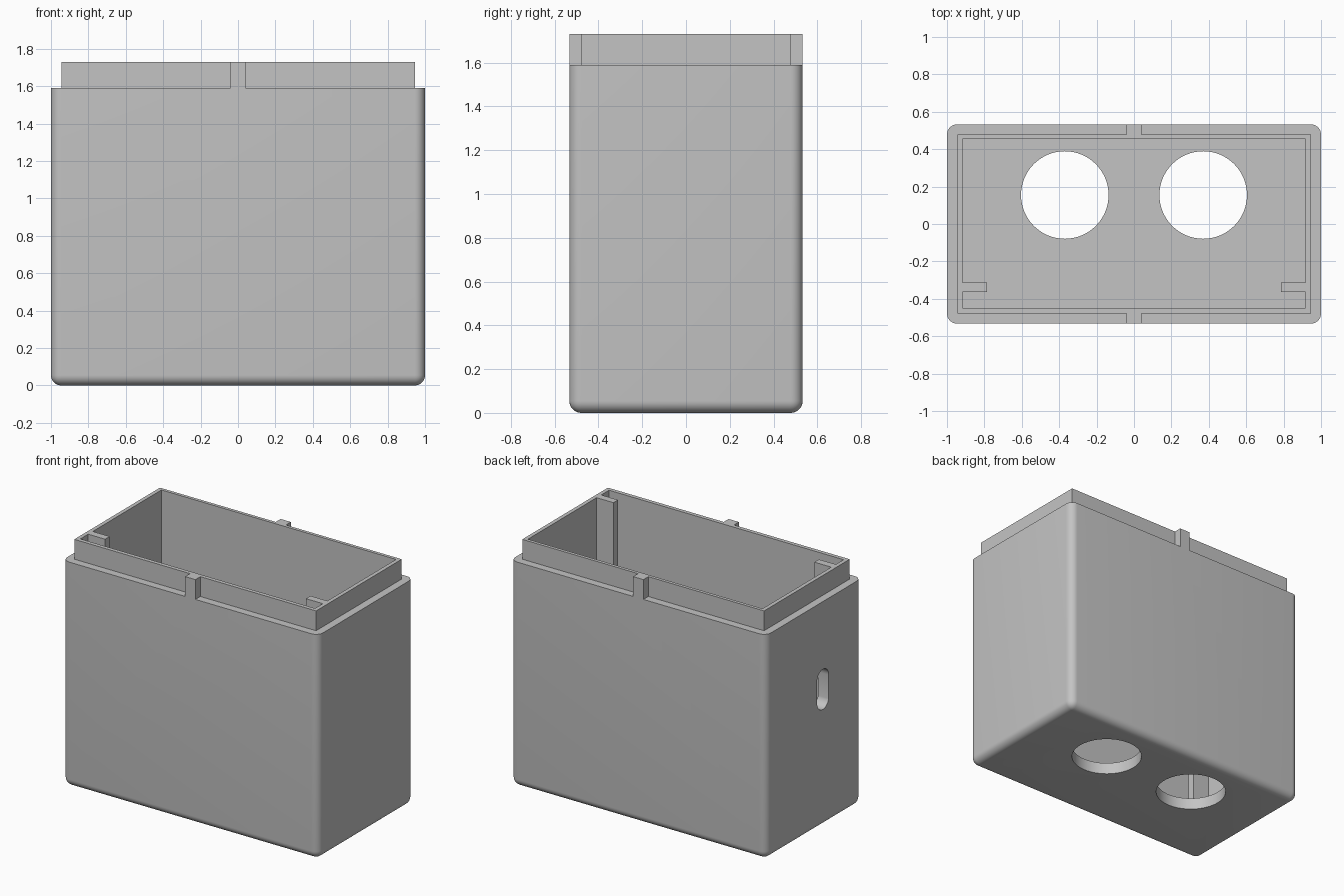
import bpy, bmesh, math
from mathutils import Matrix

cube = bpy.data.objects.get("Cube")
if cube:
    bpy.data.objects.remove(cube, do_unlink=True)

# Main sizes
HALF_X, HALF_Y = 1.0, 0.533
BODY_TOP, RIM_TOP = 1.59, 1.73
FLOOR = 0.083
ROUND = 0.055
RIM_X, RIM_Y = 0.945, 0.478
CAVITY_X, CAVITY_Y = 0.917, 0.45

grey = bpy.data.materials.new("plain grey")
grey.use_nodes = True
colour = (0.55, 0.55, 0.55, 1)
grey.diffuse_color = colour
grey.node_tree.nodes["Principled BSDF"].inputs["Base Color"].default_value = colour


def to_object(name, bm):
    mesh = bpy.data.meshes.new(name)
    bm.to_mesh(mesh)
    bm.free()
    mesh.materials.append(grey)
    obj = bpy.data.objects.new(name, mesh)
    bpy.context.collection.objects.link(obj)
    return obj


def box_mesh(x0, x1, y0, y1, z0, z1):
    bm = bmesh.new()
    centre = Matrix.Translation(((x0 + x1) / 2, (y0 + y1) / 2, (z0 + z1) / 2))
    size = Matrix.Diagonal((x1 - x0, y1 - y0, z1 - z0, 1))
    bmesh.ops.create_cube(bm, size=1, matrix=centre @ size)
    return bm


def box(name, *limits):
    return to_object(name, box_mesh(*limits))


def cylinder(name, radius, depth, matrix, segments=64):
    bm = bmesh.new()
    bmesh.ops.create_cone(bm, cap_ends=True, segments=segments, radius1=radius,
                          radius2=radius, depth=depth, matrix=matrix)
    return to_object(name, bm)


def combine(target, other, operation):
    other.hide_render = True
    mod = target.modifiers.new(operation.lower(), "BOOLEAN")
    mod.operation, mod.object, mod.solver = operation, other, "EXACT"
    bpy.context.view_layer.objects.active = target
    bpy.ops.object.modifier_apply(modifier=mod.name)
    bpy.data.objects.remove(other, do_unlink=True)


# Outer body: rounded uprights and bottom, sharp top edge
bm = box_mesh(-HALF_X, HALF_X, -HALF_Y, HALF_Y, 0, BODY_TOP)
soft = [e for e in bm.edges if min(v.co.z for v in e.verts) < 0.01]
bmesh.ops.bevel(bm, geom=soft, offset=ROUND, segments=8, profile=0.5, affect="EDGES")
case = to_object("case", bm)

# Raised rim and the two alignment tabs
combine(case, box("rim", -RIM_X, RIM_X, -RIM_Y, RIM_Y, 1, RIM_TOP), "UNION")
for side in (-1, 1):
    y0, y1 = sorted((side * 0.465, side * HALF_Y))
    combine(case, box("tab", -0.04, 0.04, y0, y1, 1.5, RIM_TOP), "UNION")

# Hollow interior
combine(case, box("cavity", -CAVITY_X, CAVITY_X, -CAVITY_Y, CAVITY_Y + 0.005, FLOOR, 2), "DIFFERENCE")

# Inner guide ribs and round floor holes
for side in (-1, 1):
    x0, x1 = sorted((side * 0.785, side * 0.93))
    combine(case, box("rib", x0, x1, -0.363, -0.312, 0.06, RIM_TOP), "UNION")
    hole = cylinder("floor_hole", 0.234, 0.4, Matrix.Translation((side * 0.37, 0.155, 0)))
    combine(case, hole, "DIFFERENCE")

# Rounded cable slot through the right-hand wall
bm = bmesh.new()
turn = Matrix.Translation((-1, -0.1, 0.97)) @ Matrix.Rotation(math.pi / 2, 4, "Y")
bmesh.ops.create_cone(bm, cap_ends=True, segments=34, radius1=0.065, radius2=0.065,
                      depth=0.4, matrix=turn)
for v in bm.verts:
    v.co.z += 0.077 if v.co.z > 0.97 else -0.077
combine(case, to_object("slot", bm), "DIFFERENCE")

# Smooth rounded surfaces, crisp corners
bpy.ops.object.select_all(action="DESELECT")
case.select_set(True)
bpy.context.view_layer.objects.active = case
bpy.ops.object.shade_smooth_by_angle(angle=math.radians(30))
